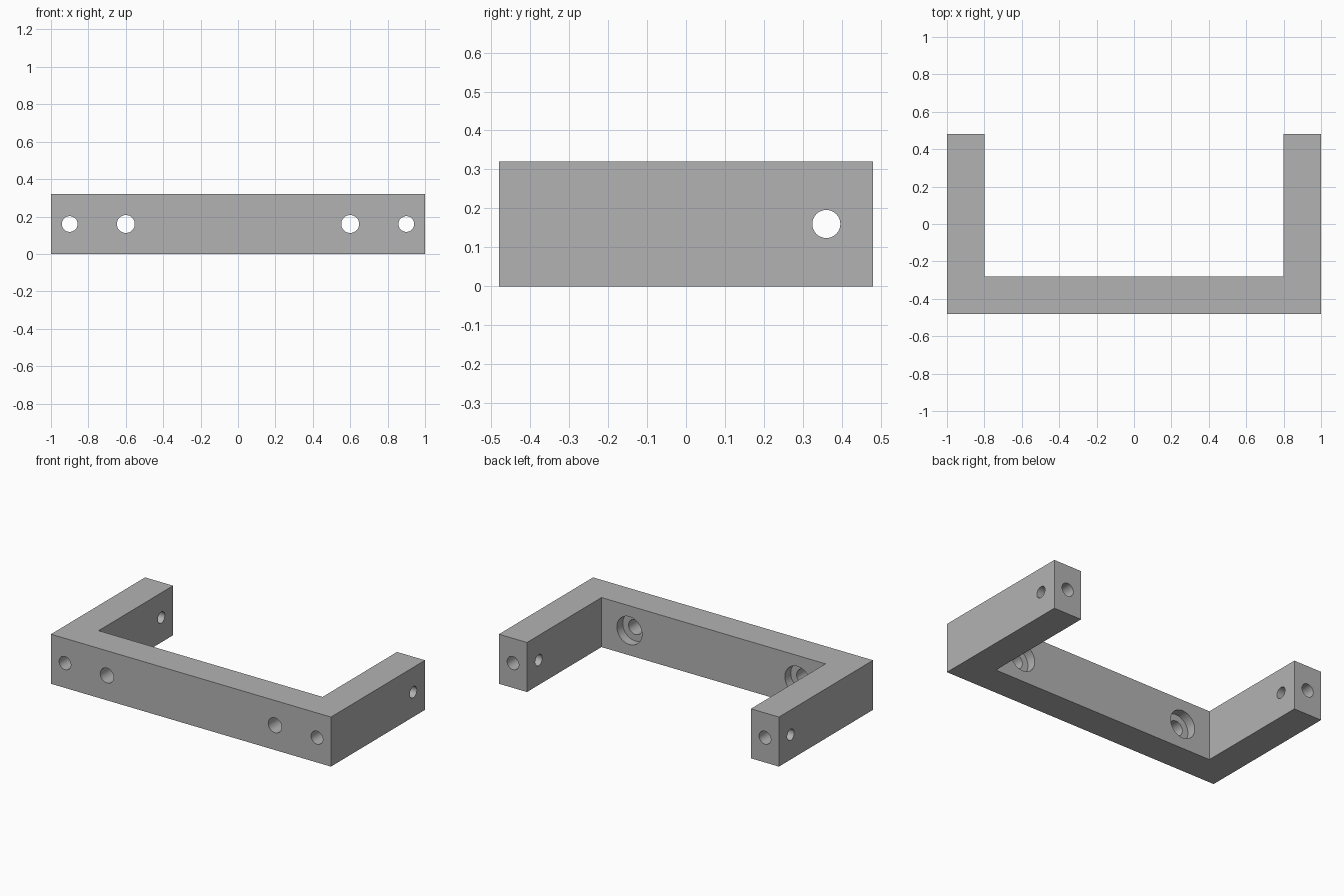
import bpy
import bmesh
import math
from mathutils import Matrix, Vector

cube = bpy.data.objects.get("Cube")
if cube:
    bpy.data.objects.remove(cube, do_unlink=True)

W, D, H, T = 1.0, 0.48, 0.32, 0.2   # half width, half depth, height, bar thickness
MID = H / 2

# Plain grey material
grey = bpy.data.materials.new("plain grey")
grey.use_nodes = True
colour = (0.45, 0.45, 0.45, 1)
grey.diffuse_color = colour
grey.node_tree.nodes["Principled BSDF"].inputs["Base Color"].default_value = colour


def to_object(name, bm):
    bmesh.ops.recalc_face_normals(bm, faces=bm.faces)
    mesh = bpy.data.meshes.new(name)
    bm.to_mesh(mesh)
    bm.free()
    mesh.materials.append(grey)
    obj = bpy.data.objects.new(name, mesh)
    bpy.context.collection.objects.link(obj)
    return obj


# U-shaped bracket: extruded outline
outline = [(-W, -D), (W, -D), (W, D), (W - T, D),
           (W - T, T - D), (T - W, T - D), (T - W, D), (-W, D)]
bm = bmesh.new()
base = bm.faces.new([bm.verts.new((x, y, 0)) for x, y in outline])
extruded = bmesh.ops.extrude_face_region(bm, geom=[base])["geom"]
bmesh.ops.translate(bm, vec=(0, 0, H),
                    verts=[v for v in extruded if isinstance(v, bmesh.types.BMVert)])
bracket = to_object("bracket", bm)


def drill(name, start, end, radius):
    """Cut a round hole from start to end."""
    start, end = Vector(start), Vector(end)
    axis = end - start
    turn = axis.to_track_quat("Z", "Y").to_matrix().to_4x4()
    bm = bmesh.new()
    bmesh.ops.create_cone(bm, cap_ends=True, segments=48, radius1=radius,
                          radius2=radius, depth=axis.length,
                          matrix=Matrix.Translation((start + end) / 2) @ turn)
    cutter = to_object(name, bm)
    cutter.hide_render = True
    mod = bracket.modifiers.new(name, "BOOLEAN")
    mod.operation = "DIFFERENCE"
    mod.solver = "EXACT"
    mod.object = cutter
    bpy.context.view_layer.objects.active = bracket
    bpy.ops.object.modifier_apply(modifier=name)
    bpy.data.objects.remove(cutter, do_unlink=True)


for side in (-1, 1):
    # Long bore through each arm
    drill("arm_bore", (side * 0.9, -0.6, MID), (side * 0.9, 0.6, MID), 0.042)
    # Mounting hole with a counterbore on the inner face
    drill("mount_hole", (side * 0.6, -0.6, MID), (side * 0.6, -0.2, MID), 0.048)
    drill("counterbore", (side * 0.6, T - D - 0.06, MID), (side * 0.6, -0.2, MID), 0.09)
    # Cross hole near the arm tip
    drill("cross_hole", (side * 0.7, 0.36, MID), (side * 1.1, 0.36, MID), 0.036)

# Smooth bores, sharp edges
bpy.ops.object.select_all(action="DESELECT")
bracket.select_set(True)
bpy.context.view_layer.objects.active = bracket
bpy.ops.object.shade_smooth_by_angle(angle=math.radians(30))
